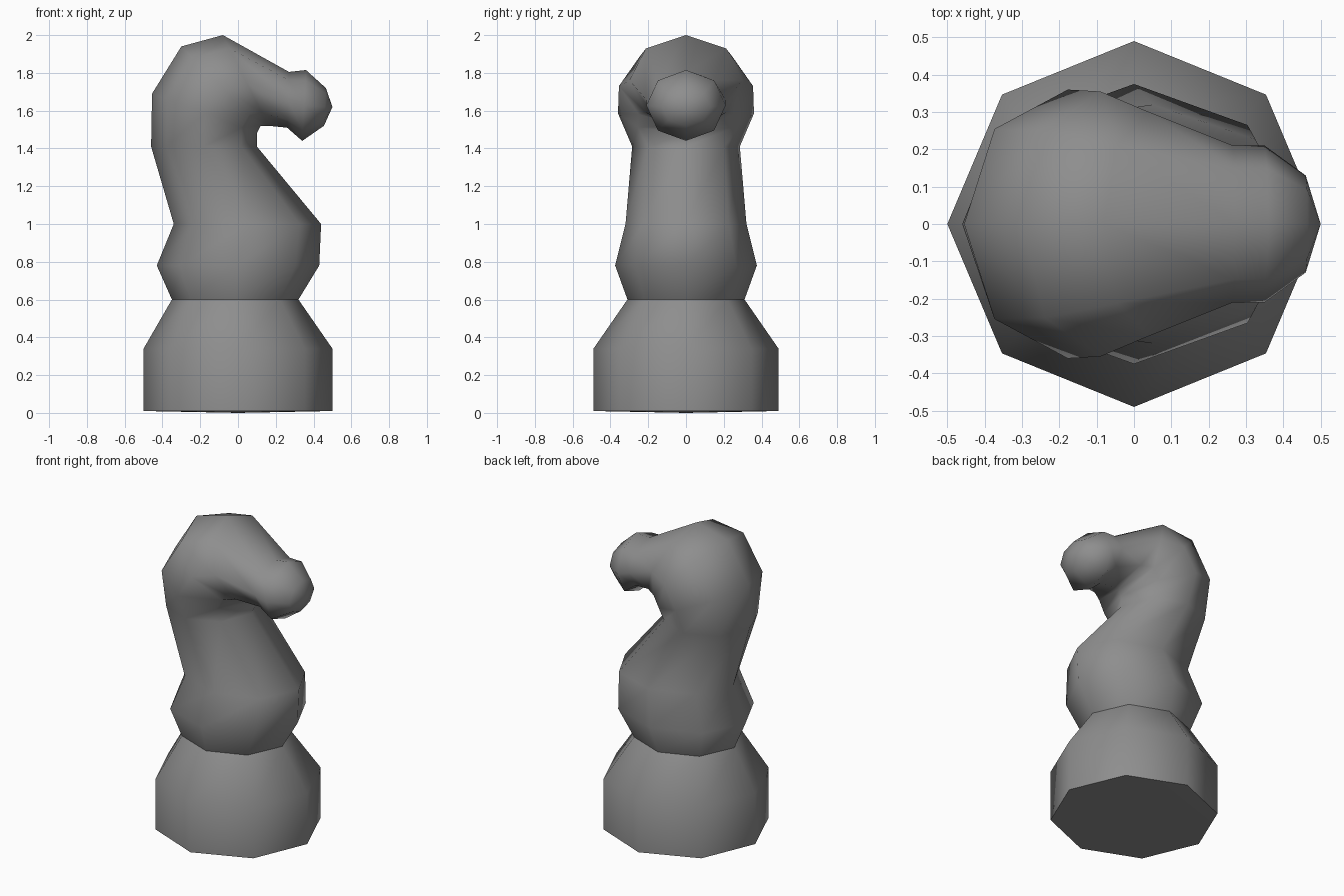
import bpy, bmesh
from math import sin, cos, pi, radians
from mathutils import Vector

cube = bpy.data.objects.get("Cube")
if cube:
    bpy.data.objects.remove(cube, do_unlink=True)

grey = bpy.data.materials.new("stone grey")
grey.use_nodes = True
colour = (0.27, 0.27, 0.27, 1)
grey.diffuse_color = colour
grey.node_tree.nodes["Principled BSDF"].inputs["Base Color"].default_value = colour

SIDES = 8


def loft(name, rings, start=None, end=None, angle=180):
    """Skin eight-sided rings, each given as back x, back z, front x, front z, half width."""
    bm = bmesh.new()
    loops = []
    for bx, bz, fx, fz, width in rings:
        back, front = Vector((bx, 0, bz)), Vector((fx, 0, fz))
        middle, half = (back + front) / 2, (front - back) / 2
        loops.append([bm.verts.new(middle + half * cos(2 * pi * i / SIDES)
                                   + Vector((0, width * sin(2 * pi * i / SIDES), 0)))
                      for i in range(SIDES)])
    for low, high in zip(loops, loops[1:]):
        for i in range(SIDES):
            j = (i + 1) % SIDES
            bm.faces.new((low[i], low[j], high[j], high[i]))
    # Close an end with a fan to its tip
    for tip, loop, step in ((start, loops[0], -1), (end, loops[-1], 1)):
        if tip:
            point = bm.verts.new((tip[0], 0, tip[1]))
            for i in range(SIDES):
                a, b = loop[i], loop[(i + 1) % SIDES]
                bm.faces.new((a, b, point) if step > 0 else (b, a, point))
    bmesh.ops.recalc_face_normals(bm, faces=bm.faces)
    mesh = bpy.data.meshes.new(name)
    bm.to_mesh(mesh)
    bm.free()
    mesh.materials.append(grey)
    obj = bpy.data.objects.new(name, mesh)
    bpy.context.collection.objects.link(obj)
    bpy.ops.object.select_all(action='DESELECT')
    obj.select_set(True)
    bpy.context.view_layer.objects.active = obj
    bpy.ops.object.shade_smooth_by_angle(angle=radians(angle))
    return obj


# Pedestal: straight drum with a sloping shoulder
loft("base", [
    (-0.5, 0.01, 0.5, 0.01, 0.49),
    (-0.5, 0.34, 0.5, 0.34, 0.49),
    (-0.35, 0.6, 0.32, 0.6, 0.31),
], start=(0, 0), angle=60)

# Chest, neck, curved head and muzzle in one skin
loft("horse_body", [
    (-0.35, 0.6, 0.32, 0.6, 0.31),       # waist
    (-0.43, 0.78, 0.43, 0.78, 0.375),    # chest
    (-0.34, 1.0, 0.44, 1.0, 0.32),       # shoulder
    (-0.46, 1.41, 0.1, 1.41, 0.285),     # throat
    (-0.455, 1.69, 0.1, 1.48, 0.36),     # nape
    (-0.3, 1.94, 0.12, 1.52, 0.355),     # back of crown
    (-0.08, 2.0, 0.16, 1.52, 0.3),       # forehead
    (0.27, 1.805, 0.26, 1.51, 0.21),     # nose bridge
    (0.36, 1.815, 0.34, 1.44, 0.21),     # muzzle
    (0.465, 1.72, 0.455, 1.52, 0.13),    # lips
], end=(0.5, 1.62))
